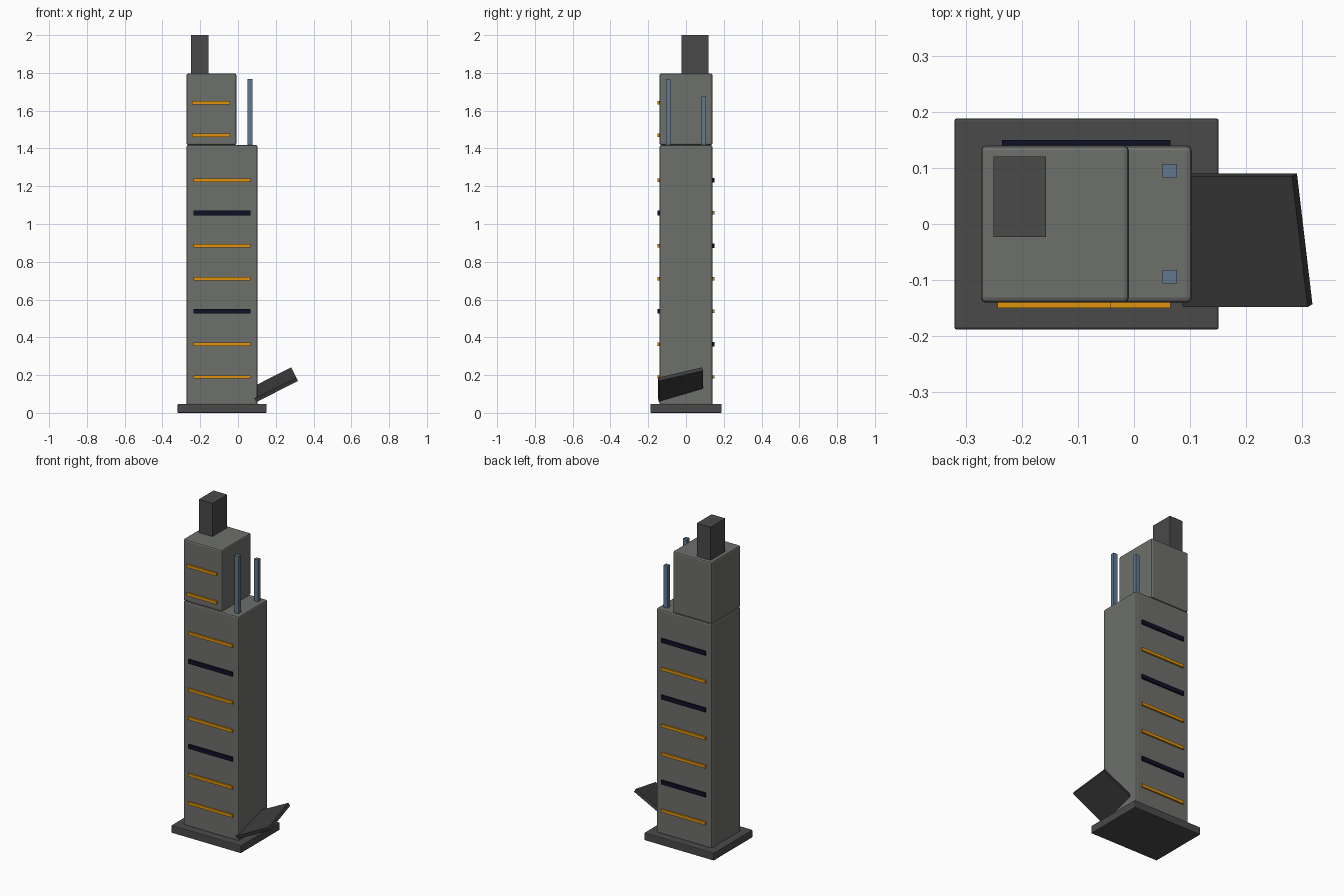
import bpy
from mathutils import Matrix, Vector

if "Cube" in bpy.data.objects:
    bpy.data.objects.remove(bpy.data.objects["Cube"])


def material(name, rgb):
    m = bpy.data.materials.new(name)
    m.diffuse_color = (*rgb, 1)
    m.use_nodes = True
    m.node_tree.nodes["Principled BSDF"].inputs["Base Color"].default_value = m.diffuse_color
    return m


CONCRETE = material("concrete grey", (0.155, 0.16, 0.148))
DARK = material("dark grey", (0.068, 0.068, 0.068))
RAMP = material("charcoal", (0.045, 0.045, 0.045))
LIT = material("lit window orange", (0.75, 0.29, 0.004))
UNLIT = material("unlit window navy", (0.005, 0.005, 0.02))
STEEL = material("steel blue", (0.12, 0.19, 0.27))


def box(name, lo, hi, mat, bevel=0):
    lo, hi = Vector(lo), Vector(hi)
    bpy.ops.mesh.primitive_cube_add(size=1)
    ob = bpy.context.object
    ob.name = name
    ob.data.transform(Matrix.Translation((lo + hi) / 2) @ Matrix.Diagonal((*(hi - lo), 1)))
    ob.data.materials.append(mat)
    if bevel:
        mod = ob.modifiers.new("soft edges", 'BEVEL')
        mod.width = bevel
        mod.segments = 2
    return ob


# Main masses
box("base_slab", (-0.32, -0.188, 0), (0.151, 0.188, 0.047), DARK, 0.004)
box("main_tower", (-0.273, -0.14, 0.04), (0.103, 0.14, 1.418), CONCRETE, 0.009)
box("upper_block", (-0.273, -0.14, 1.418), (-0.009, 0.14, 1.797), CONCRETE, 0.009)
box("roof_box", (-0.25, -0.023, 1.78), (-0.157, 0.12, 2.0), DARK)

# Roof masts on the lower shoulder
for name, y, top in (("front_mast", -0.094, 1.768), ("back_mast", 0.095, 1.676)):
    box(name, (0.051, y - 0.012, 1.41), (0.077, y + 0.012, top), STEEL)


# Window strips, listed from the bottom row up (1 = lit)
def strip(name, side, z, x0, x1, lit):
    h = 0.009 if lit else 0.0125
    ys = sorted((side * 0.135, side * 0.15))
    box(name, (x0, ys[0], z - h), (x1, ys[1], z + h), LIT if lit else UNLIT)


for label, side, pattern in (("front", -1, "1101101"), ("back", 1, "1011010")):
    for i, c in enumerate(pattern):
        strip(f"{label}_window_{i + 1}", side, 0.19 + 0.1737 * i, -0.235, 0.065, c == "1")
for i, z in enumerate((1.469, 1.642)):
    strip(f"upper_window_{i + 1}", -1, z, -0.243, -0.042, True)

# Tilted slab leaning out of the right side, in its own axes
u = Vector((0.222, 0, 0.112)).normalized()
v = Vector((-0.025, 0.233, 0.056))
v = (v - u * v.dot(u)).normalized()
w = u.cross(v)
slab = box("tilted_slab", (0, 0, -0.02), (0.249, 0.241, 0), RAMP)
slab.data.transform(Matrix.Translation((0.087, -0.148, 0.074))
                    @ Matrix((u, v, w)).transposed().to_4x4())
